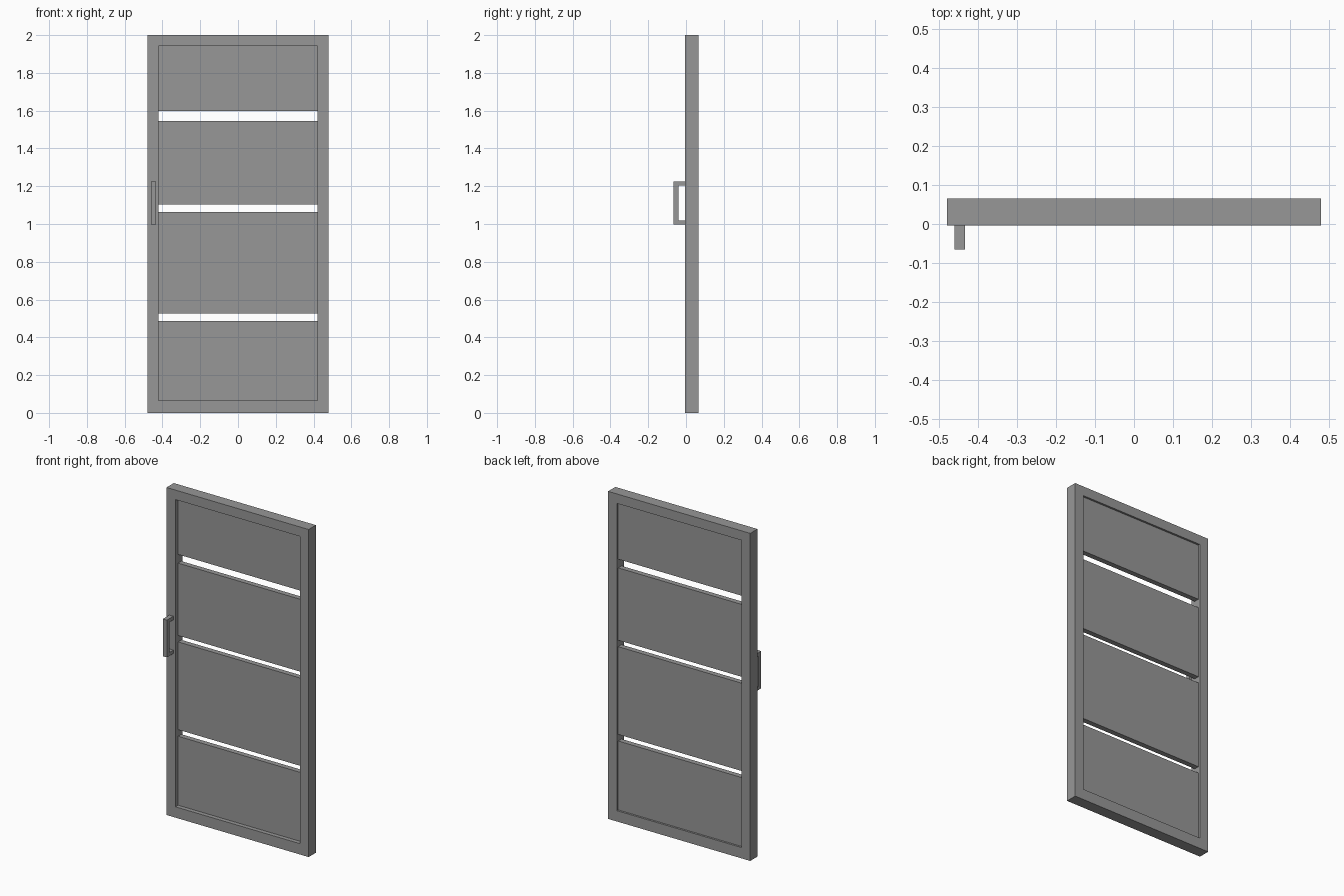
import bpy, bmesh
from mathutils import Vector

cube = bpy.data.objects.get("Cube")
if cube:
    bpy.data.objects.remove(cube, do_unlink=True)

grey = bpy.data.materials.new("mid grey")
grey.use_nodes = True
colour = (0.31, 0.31, 0.31, 1)
grey.diffuse_color = colour
grey.node_tree.nodes["Principled BSDF"].inputs["Base Color"].default_value = colour


def finish(name, bm):
    bmesh.ops.recalc_face_normals(bm, faces=bm.faces)
    mesh = bpy.data.meshes.new(name)
    bm.to_mesh(mesh)
    bm.free()
    mesh.materials.append(grey)
    obj = bpy.data.objects.new(name, mesh)
    bpy.context.collection.objects.link(obj)
    return obj


def extrude(bm, faces, direction):
    result = bmesh.ops.extrude_face_region(bm, geom=faces)
    verts = [g for g in result["geom"] if isinstance(g, bmesh.types.BMVert)]
    bmesh.ops.translate(bm, verts=verts, vec=Vector(direction))


def box(name, low, high):
    bm = bmesh.new()
    bmesh.ops.create_cube(bm, size=1)
    for v in bm.verts:
        v.co = [high[i] if v.co[i] > 0 else low[i] for i in range(3)]
    return finish(name, bm)


FRONT, BACK = -0.004, 0.066
HALF_WIDTH, HALF_OPENING = 0.48, 0.42
SILL, HEAD = 0.066, 1.942

# Door frame: a mitred ring extruded through its depth
bm = bmesh.new()
rings = []
for half, low, high in ((HALF_WIDTH, 0, 2), (HALF_OPENING, SILL, HEAD)):
    corners = ((-half, low), (half, low), (half, high), (-half, high))
    rings.append([bm.verts.new((x, FRONT, z)) for x, z in corners])
outer, inner = rings
sides = [bm.faces.new((outer[i], outer[(i + 1) % 4], inner[(i + 1) % 4], inner[i]))
         for i in range(4)]
extrude(bm, sides, (0, BACK - FRONT, 0))
finish("door_frame", bm)

# Four recessed panels with open slots between them
slots = [(0.487, 0.527), (1.063, 1.102), (1.544, 1.597)]
bottoms = [SILL] + [top for _, top in slots]
tops = [bottom for bottom, _ in slots] + [HEAD]
for number, (low, high) in enumerate(zip(bottoms, tops), 1):
    box(f"panel_{number}", (-HALF_OPENING, 0.022, low), (HALF_OPENING, 0.054, high))

# Pull handle: a C-shaped profile extruded sideways
bm = bmesh.new()
profile = [(FRONT, 0.998), (-0.066, 0.998), (-0.066, 1.226), (FRONT, 1.226),
           (FRONT, 1.204), (-0.04, 1.204), (-0.04, 1.019), (FRONT, 1.019)]
side = bm.faces.new([bm.verts.new((-0.461, y, z)) for y, z in profile])
extrude(bm, [side], (0.027, 0, 0))
finish("pull_handle", bm)
